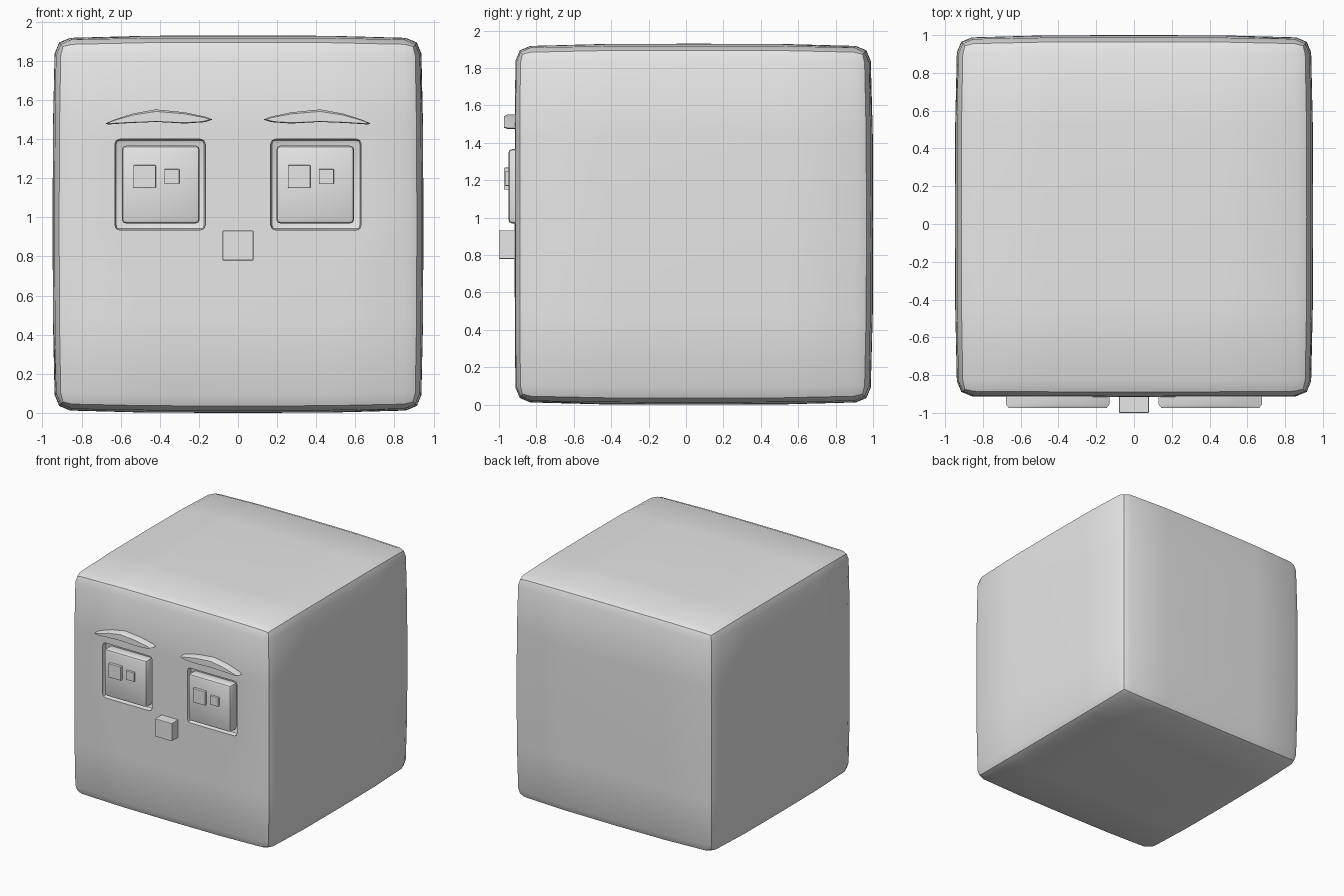
import bpy, bmesh, math
from mathutils import Vector

cube = bpy.data.objects.get("Cube")
if cube:
    bpy.data.objects.remove(cube, do_unlink=True)

grey = bpy.data.materials.new("plain_grey")
grey.use_nodes = True
grey.diffuse_color = (0.8, 0.8, 0.8, 1)
grey.node_tree.nodes["Principled BSDF"].inputs["Base Color"].default_value = (0.8, 0.8, 0.8, 1)


def finish(name, bm, smooth=None):
    """Turn a bmesh into a grey object, optionally smooth below an angle."""
    bmesh.ops.recalc_face_normals(bm, faces=bm.faces[:])
    mesh = bpy.data.meshes.new(name)
    bm.to_mesh(mesh)
    bm.free()
    mesh.materials.append(grey)
    obj = bpy.data.objects.new(name, mesh)
    bpy.context.collection.objects.link(obj)
    if smooth:
        shade(obj, smooth)
    return obj


def shade(obj, angle):
    bpy.ops.object.select_all(action='DESELECT')
    obj.select_set(True)
    bpy.context.view_layer.objects.active = obj
    bpy.ops.object.shade_smooth_by_angle(angle=math.radians(angle))


def box(name, x, y, z, bevel=0, smooth=None):
    """Box from (min, max) ranges with an optional rounded edge."""
    bm = bmesh.new()
    bmesh.ops.create_cube(bm, size=1)
    for v in bm.verts:
        v.co = Vector([(a + b) / 2 + c * (b - a) for c, (a, b) in zip(v.co, (x, y, z))])
    if bevel:
        bmesh.ops.bevel(bm, geom=bm.edges[:], offset=bevel, segments=2, profile=0.5,
                        affect='EDGES')
    return finish(name, bm, smooth)


# Head: gridded cube with gently bulging sides and rounded edges
bm = bmesh.new()
bmesh.ops.create_cube(bm, size=2)
bmesh.ops.subdivide_edges(bm, edges=bm.edges[:], cuts=3, use_grid_fill=True)
rim = [e for e in bm.edges
       if sum(all(abs(v.co[i]) > 0.99 for v in e.verts) for i in range(3)) == 2]
for v in bm.verts:
    u = v.co.copy()
    bulge = [abs(c) ** 3 for c in u]
    x = u.x * (0.948 - 0.01 * (bulge[1] + bulge[2]) * bulge[0])
    z = u.z * (0.965 - 0.012 * (bulge[0] + bulge[1]) * bulge[2])
    depth = 0.012 if u.y > 0 else 0.004
    y = 0.042 + u.y * (0.958 - depth * (bulge[0] + bulge[2]) * bulge[1])
    v.co = (x, y, z + 0.965)
bmesh.ops.bevel(bm, geom=rim, offset=0.08, segments=2, profile=0.5, affect='EDGES')
head = finish("head", bm)

# Eye sockets cut into the face
for side in (-1, 1):
    xs = sorted((side * 0.167, side * 0.63))
    cutter = box("socket_cutter", xs, (-1.1, -0.87), (0.935, 1.4), 0.025)
    cutter.hide_render = True
    mod = head.modifiers.new("socket", 'BOOLEAN')
    mod.operation, mod.solver, mod.object = 'DIFFERENCE', 'EXACT', cutter
    bpy.context.view_layer.objects.active = head
    bpy.ops.object.modifier_apply(modifier=mod.name)
    bpy.data.objects.remove(cutter, do_unlink=True)
shade(head, 40)

# Eyes, each with a large and a small raised square
for label, dx in (("right", -0.395), ("left", 0.395)):
    box(label + "_eye", (dx - 0.199, dx + 0.199), (-0.95, -0.85), (0.968, 1.367), 0.022, 40)
    box(label + "_pupil", (dx - 0.14, dx - 0.025), (-0.973, -0.93), (1.15, 1.267), 0.004)
    box(label + "_eye_glint", (dx + 0.018, dx + 0.095), (-0.968, -0.93), (1.17, 1.247), 0.004)

# Nose
box("nose", (-0.079, 0.079), (-1.0, -0.87), (0.78, 0.932), 0.004)

# Eyebrows: arched outline extruded out of the face
arch = [(0.13, 1.50), (0.16, 1.513), (0.27, 1.537), (0.42, 1.552), (0.54, 1.53), (0.64, 1.497),
        (0.678, 1.48), (0.665, 1.475), (0.56, 1.482), (0.42, 1.488), (0.27, 1.48), (0.17, 1.487)]
for label, side in (("right", -1), ("left", 1)):
    bm = bmesh.new()
    rings = []
    for y, shrink in ((-0.88, 1), (-0.955, 1), (-0.973, 0.8)):
        rings.append([bm.verts.new((side * (0.404 + (px - 0.404) * (0.5 + shrink / 2) ** 0.5), y,
                                    1.50 + (pz - 1.50) * shrink)) for px, pz in arch])
    n = len(arch)
    for a, b in zip(rings, rings[1:]):
        for i in range(n):
            j = (i + 1) % n
            bm.faces.new((a[i], a[j], b[j], b[i]))
    bm.faces.new(rings[0])
    bm.faces.new(rings[-1])
    finish(label + "_eyebrow", bm, 40)
